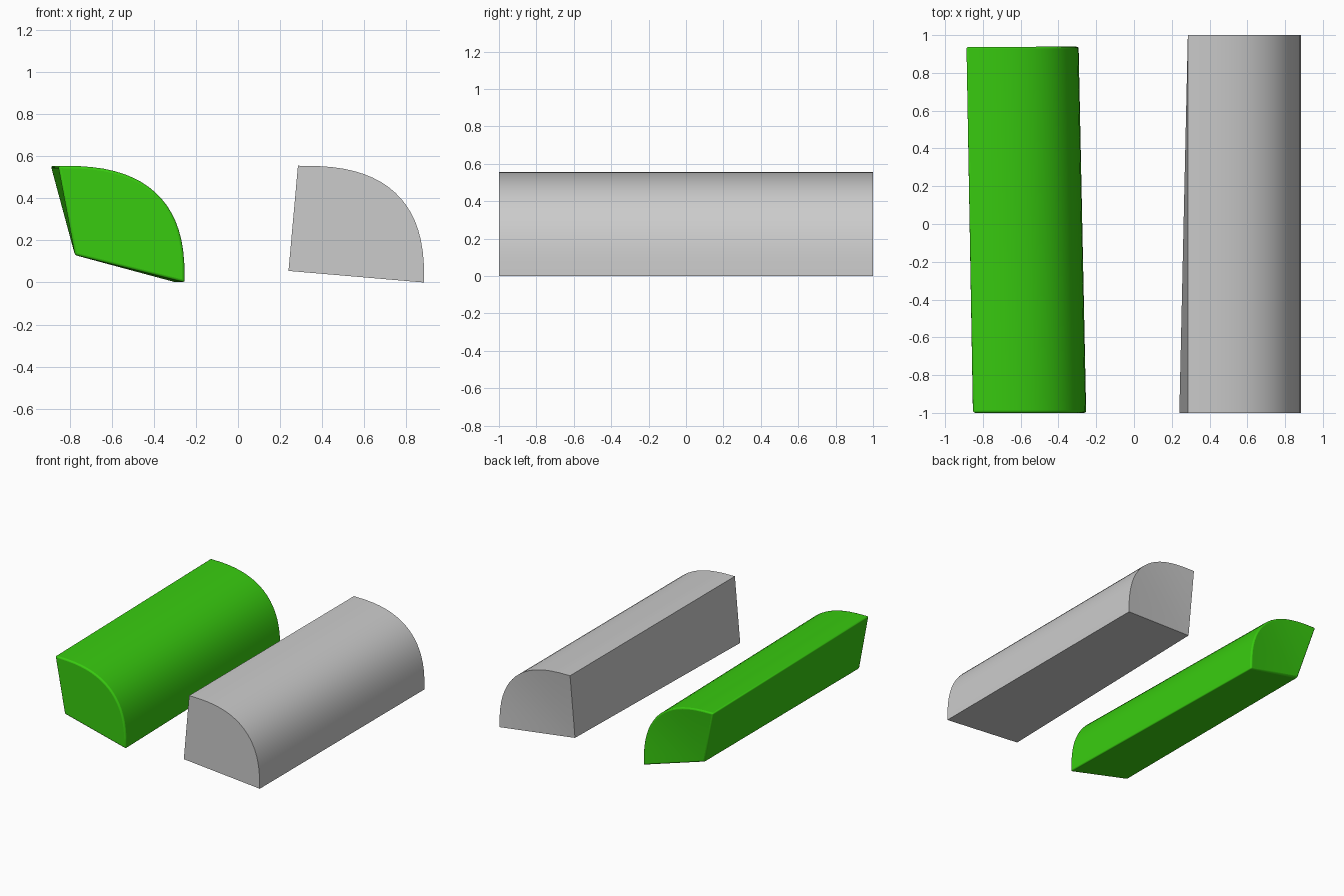
import bpy, bmesh, math

if "Cube" in bpy.data.objects:
    bpy.data.objects.remove(bpy.data.objects["Cube"])

SEGMENTS = 18
POWER = 2 / 2.65   # superellipse rounding of the outer curve


def ring(bm, top_left, bottom_right, corner, y, corner_y):
    """Rounded quarter section: curve from top_left to bottom_right, then inner corner."""
    x0, z1 = top_left
    x1, z0 = bottom_right
    verts = []
    for i in range(SEGMENTS + 1):
        t = math.pi / 2 * i / SEGMENTS
        u = max(0.0, math.sin(t)) ** POWER
        v = max(0.0, math.cos(t)) ** POWER
        verts.append(bm.verts.new((x0 + (x1 - x0) * u, y, z0 + (z1 - z0) * v)))
    verts.append(bm.verts.new((corner[0], corner_y, corner[1])))
    return verts


def rounded_bar(name, front, back):
    bm = bmesh.new()
    a, b = ring(bm, *front), ring(bm, *back)
    n = len(a)
    # long sides
    for i in range(n):
        j = (i + 1) % n
        bm.faces.new((a[i], a[j], b[j], b[i]))
    # end caps fan out from the inner corner
    for r in (a, b):
        for i in range(n - 2):
            bm.faces.new((r[-1], r[i], r[i + 1]))
    bmesh.ops.recalc_face_normals(bm, faces=bm.faces)
    mesh = bpy.data.meshes.new(name)
    bm.to_mesh(mesh)
    bm.free()
    ob = bpy.data.objects.new(name, mesh)
    bpy.context.collection.objects.link(ob)
    bpy.ops.object.select_all(action='DESELECT')
    ob.select_set(True)
    bpy.context.view_layer.objects.active = ob
    bpy.ops.object.shade_smooth_by_angle(angle=math.radians(30))
    return ob


# plain sharp-edged bar
rounded_bar("grey_bar",
            ((0.285, 0.555), (0.885, 0.0), (0.24, 0.055), -1, -1),
            ((0.285, 0.555), (0.885, 0.0), (0.285, 0.055), 1, 0.94))

# skewed bar with softened edges
green = rounded_bar("green_bar",
                    ((-0.855, 0.555), (-0.253, 0.0), (-0.775, 0.13), -1, -1),
                    ((-0.89, 0.555), (-0.293, 0.0), (-0.775, 0.13), 0.94, 0.88))
bevel = green.modifiers.new("soft_edges", 'BEVEL')
bevel.width = 0.012
bevel.segments = 3
bevel.limit_method = 'ANGLE'
bevel.angle_limit = math.radians(40)

mat = bpy.data.materials.new("green")
mat.diffuse_color = (0.04, 0.6, 0.005, 1)
mat.use_nodes = True
mat.node_tree.nodes["Principled BSDF"].inputs["Base Color"].default_value = mat.diffuse_color
green.data.materials.append(mat)
